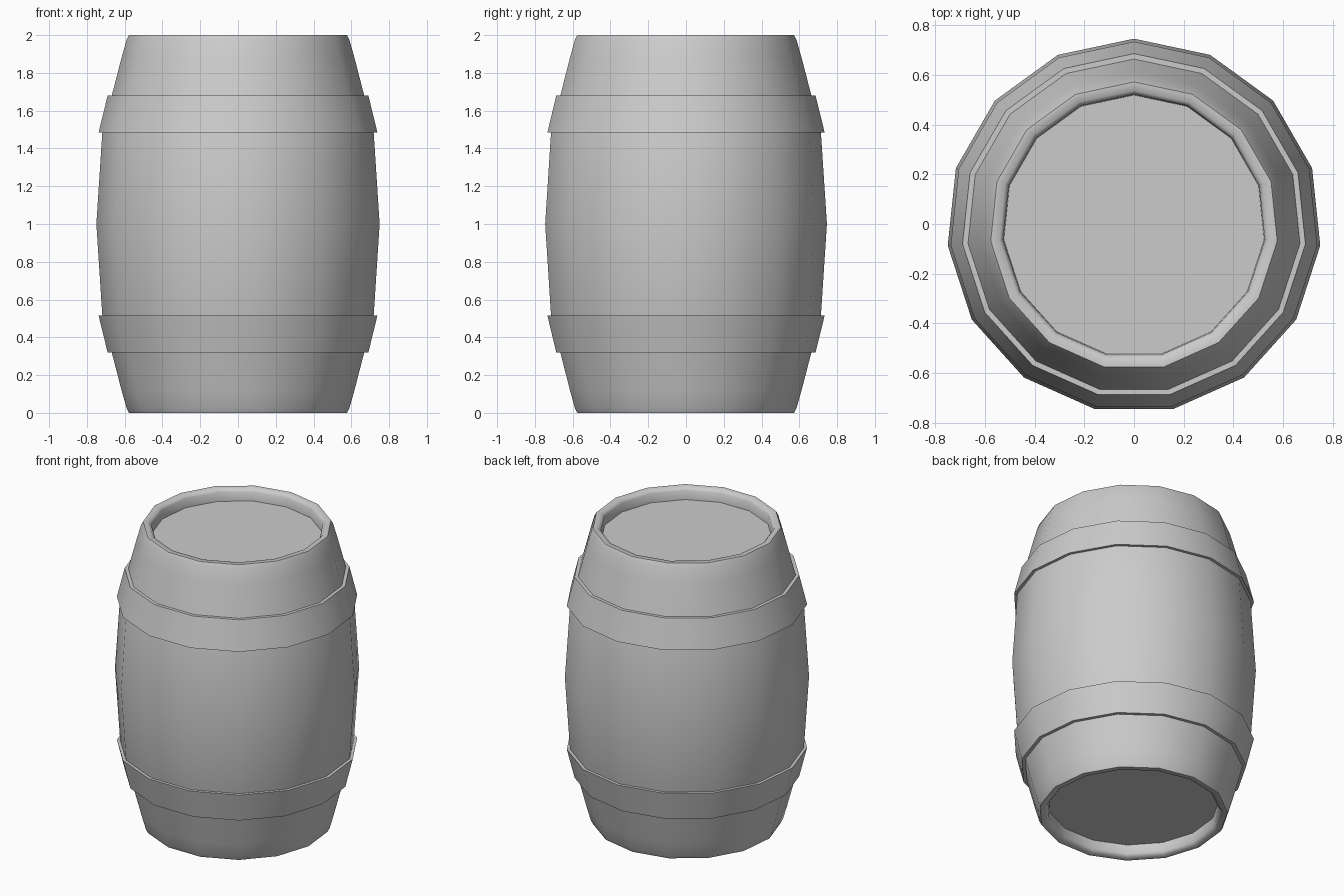
import bpy, bmesh, math

if "Cube" in bpy.data.objects:
    bpy.data.objects.remove(bpy.data.objects["Cube"])

SIDES = 15
OFFSET_Y = -0.008  # odd side count: shift so the bounds are centred


def lathe(name, profile, closed=False, caps=False):
    """Spin an (r, z) profile around z, with one corner facing +y."""
    bm = bmesh.new()
    rings = []
    for r, z in profile:
        ring = []
        for i in range(SIDES):
            a = math.pi / 2 + 2 * math.pi * i / SIDES
            ring.append(bm.verts.new((r * math.cos(a), r * math.sin(a) + OFFSET_Y, z)))
        rings.append(ring)
    pairs = list(zip(rings, rings[1:]))
    if closed:
        pairs.append((rings[-1], rings[0]))
    for a, b in pairs:
        for i in range(SIDES):
            j = (i + 1) % SIDES
            bm.faces.new((a[i], a[j], b[j], b[i]))
    if caps:
        bm.faces.new(rings[0])
        bm.faces.new(rings[-1])
    bmesh.ops.recalc_face_normals(bm, faces=bm.faces)
    mesh = bpy.data.meshes.new(name)
    bm.to_mesh(mesh)
    bm.free()
    obj = bpy.data.objects.new(name, mesh)
    bpy.context.collection.objects.link(obj)
    bpy.ops.object.select_all(action='DESELECT')
    obj.select_set(True)
    bpy.context.view_layer.objects.active = obj
    bpy.ops.object.shade_smooth_by_angle(angle=math.radians(55))
    return obj


# Barrel body: recessed lid, rounded rim and bulging wall, mirrored about z = 1
upper = [(0.527, 1.92), (0.53, 1.98), (0.545, 2.0), (0.58, 2.0), (0.593, 1.975),
         (0.62, 1.88), (0.672, 1.68), (0.722, 1.49)]
lower = [(r, 2 - z) for r, z in reversed(upper)]
lathe("barrel_body", upper + [(0.754, 1.0)] + lower, caps=True)

# Hoops: slanted bands that stand proud of the wall
hoop = [(0.65, 1.68), (0.694, 1.68), (0.742, 1.485), (0.69, 1.485)]
lathe("upper_hoop", hoop, closed=True)
lathe("lower_hoop", [(r, 2 - z) for r, z in hoop], closed=True)
